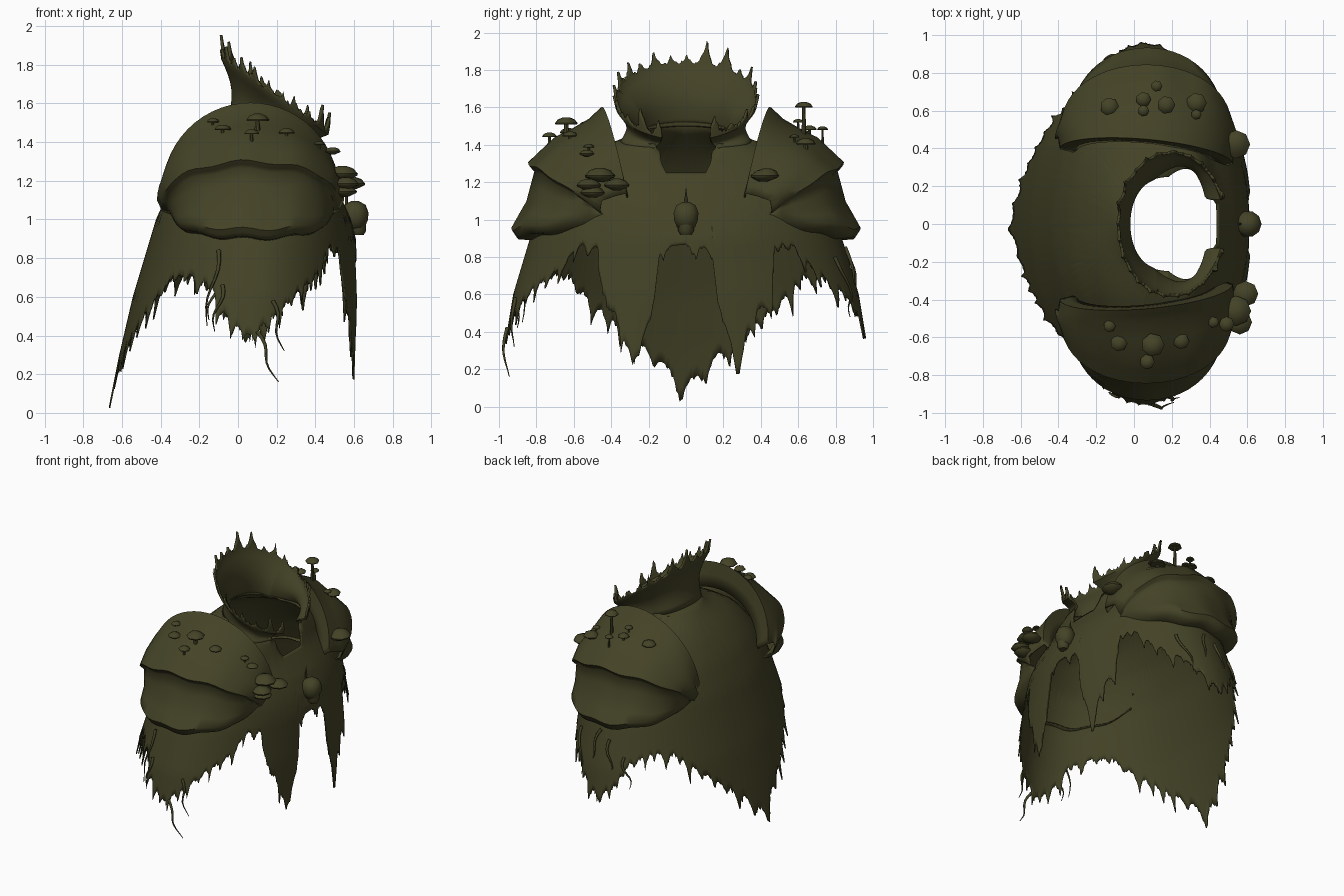
import bpy, bmesh, math, random
from math import sin, cos, pi, radians
from mathutils import Vector

if "Cube" in bpy.data.objects:
    bpy.data.objects.remove(bpy.data.objects["Cube"])

random.seed(11)
moss = bpy.data.materials.new("dark_moss")
moss.diffuse_color = (0.058, 0.056, 0.020, 1)
moss.use_nodes = True
moss.node_tree.nodes["Principled BSDF"].inputs["Base Color"].default_value = moss.diffuse_color


def finish(name, bm, thick=0.0, angle=40):
    bmesh.ops.recalc_face_normals(bm, faces=bm.faces)
    me = bpy.data.meshes.new(name)
    bm.to_mesh(me)
    bm.free()
    ob = bpy.data.objects.new(name, me)
    bpy.context.collection.objects.link(ob)
    me.materials.append(moss)
    if thick:
        m = ob.modifiers.new("thickness", 'SOLIDIFY')
        m.thickness, m.offset = thick, 0
    bpy.ops.object.select_all(action='DESELECT')
    ob.select_set(True)
    bpy.context.view_layer.objects.active = ob
    bpy.ops.object.shade_smooth_by_angle(angle=radians(angle))
    return ob


def grid(name, fn, nu, nv, closed=False, thick=0.0, angle=40):
    """Surface from fn(u, v), u and v in 0..1."""
    bm = bmesh.new()
    cols = [[bm.verts.new(fn(i / nu, j / nv)) for j in range(nv + 1)]
            for i in range(nu if closed else nu + 1)]
    for i in range(nu):
        a, b = cols[i], cols[(i + 1) % len(cols)]
        for j in range(nv):
            bm.faces.new((a[j], b[j], b[j + 1], a[j + 1]))
    return finish(name, bm, thick, angle)


def interp(tab, x):
    if x <= tab[0][0]:
        return tab[0][1]
    for (x0, y0), (x1, y1) in zip(tab, tab[1:]):
        if x <= x1:
            return y0 + (y1 - y0) * (x - x0) / (x1 - x0)
    return tab[-1][1]


def teeth(lo, hi, amp):
    """Random ragged teeth around the circle, in degrees."""
    tab, a = [(0, 0)], 0
    while a < 354:
        w = random.uniform(lo, hi)
        h = amp * (.35 + .9 * random.random() ** 2)
        m = a + w * random.uniform(.42, .58)
        tab += [(a + .22 * w, .15 * h), (m - .08 * w, .6 * h), (m, h), (m + .08 * w, .6 * h),
                (a + .8 * w, .15 * h), (a + w, random.uniform(0, .1) * amp)]
        a += w
    return tab


# cloak outline tables by height: front x, back x, half width, centre x
FRONT = [(0, .62), (.6, .62), (.9, .605), (1.0, .58), (1.1, .535), (1.25, .44), (1.42, .39)]
BACK = [(0, -.67), (.3, -.61), (.6, -.54), (1.0, -.42), (1.2, -.33), (1.35, -.22), (1.45, -.11), (1.52, -.03)]
HALF = [(0, .99), (.3, .97), (.6, .92), (.9, .83), (1.1, .74), (1.3, .58), (1.4, .42), (1.46, .25)]
MID = [(0, .04), (.9, .08), (1.5, .19)]
FULL = [(.9, 1), (1.25, .9), (1.38, .88), (1.46, 1)]  # squareness of the shoulders
# hem height by angle away from the open front
HEM = [(0, .87), (9.5, .86), (10.5, .6), (12, .48), (15, .34), (17, .24), (20, .42), (24, .52), (29, .62), (34, .87),
       (43, .88), (52, .74), (65, .64), (75, .54), (90, .42), (100, .5), (110, .67), (122, .73),
       (135, .72), (150, .54), (165, .36), (175, .22), (180, .13)]
big, small = teeth(4, 9, .13), teeth(1, 2.4, .035)


def fold(deg):
    return deg if deg <= 180 else 360 - deg


def neck_z(deg):
    d = fold(deg)
    z = 1.46 - .06 * cos(radians(deg))
    return interp([(0, 1.25), (8, 1.25), (14, 1.36), (21, z)], d) if d < 21 else z


def ring(deg, z):
    t, cx, e = radians(deg), interp(MID, z), interp(FULL, z)
    r = interp(FRONT, z) - cx if cos(t) > 0 else cx - interp(BACK, z)
    c = math.copysign(abs(cos(t)) ** e, cos(t))
    s = math.copysign(abs(sin(t)) ** e, sin(t))
    return Vector((cx + r * c, interp(HALF, z) * s, z))


def cloak(u, v):
    deg = u * 360
    top = neck_z(deg)
    low = max(0.0, interp(HEM, fold(deg)) - interp(big, deg) - interp(small, deg))
    return ring(deg, top + (low - top) * v)


grid("ragged_cloak", cloak, 720, 22, closed=True, thick=.008)

# flared collar with a thorny rim, open at the front
spikes, nicks = teeth(11, 20, .12), teeth(3, 6, .025)


def collar(u, v):
    deg = 20 + 320 * u
    t = radians(deg)
    a = ring(deg, neck_z(deg) - .02)
    b = Vector((.20 + .28 * cos(t), .375 * sin(t), 1.63 - .2 * cos(t)))
    f = min(1, v / .8)
    p = a.lerp(b, f) - Vector((cos(t), sin(t), 0)) * .04 * sin(pi * f)
    if v > .8:  # thorns grow up and slightly out from the rim
        h = (interp(spikes, deg) + interp(nicks, deg)) * (v - .8) / .2
        p += Vector((.15 * cos(t), .25 * sin(t), 1)) * h
    return p


grid("thorny_collar", collar, 360, 10, thick=.014)


# shoulder guards: inner wall, rim, dome, upper lip, waist, lower lip, underside
def guard(s):
    def fn(u, v):
        f = pi * u
        c, q = cos(f), max(0, sin(f))
        rim_y = .36 - .04 * c + .09 * q
        P = [Vector((.07 + .38 * c, rim_y - .02, 1.08 + .34 * q)),
             Vector((.065 + .455 * c, rim_y, 1.14 + .46 * q)),
             Vector((.065 + .465 * c, rim_y + .06, 1.125 + .415 * q)),
             Vector((.065 + .48 * c, .45 + .25 * q, 1.10 + .33 * q)),
             Vector((.065 + .455 * c, .46 + .38 * q ** .8, 1.045 + .255 * q ** .7)),
             Vector((.065 + .43 * c, .455 + .35 * q ** .8, 1.035 + .225 * q ** .7)),
             Vector((.07 + .42 * c, .44 + .41 * q ** .8, 1.03 + .06 * q)),
             Vector((.07 + .41 * c, .43 + .50 * q ** .75, 1.02 - .07 * q)),
             Vector((.07 + .395 * c, .42 + .48 * q ** .75, .995 - .09 * q)),
             Vector((.07 + .36 * c, .41 + .38 * q, .96 - .06 * q))]
        k = min(int(v * 9), 8)
        p = P[k].lerp(P[k + 1], v * 9 - k)
        if k > 2:
            p.z += .010 * sin(9 * f + s) * q
        return (p.x, s * p.y, p.z)
    return fn


for s, side in ((-1, "right"), (1, "left")):
    grid(side + "_shoulder_guard", guard(s), 28, 18, thick=.008, angle=60)


def lathe(name, profile, loc, n=7, lean=(0, 0)):
    """Turned shape; lean shifts it sideways with height."""
    bm = bmesh.new()
    rings = []
    for r, z in profile:
        rings.append([bm.verts.new((loc[0] + r * cos(2 * pi * k / n) + lean[0] * z,
                                    loc[1] + r * sin(2 * pi * k / n) + lean[1] * z, loc[2] + z)) for k in range(n)])
    for a, b in zip(rings, rings[1:]):
        for k in range(n):
            bm.faces.new((a[k], a[(k + 1) % n], b[(k + 1) % n], b[k]))
    bm.faces.new(rings[0])
    bm.faces.new(rings[-1])
    return finish(name, bm, 0, 50)


def dome_z(x, y):
    """Height of the shoulder dome under a point."""
    fn = guard(1 if y > 0 else -1)
    pts = [fn(i / 60, .17 + .28 * j / 40) for i in range(61) for j in range(41)]
    return min(pts, key=lambda p: (p[0] - x) ** 2 + (p[1] - y) ** 2)[2]


# stalked mushrooms: x, y, cap radius, height above the dome
for x, y, r, h in [(-.13, -.54, .033, .035), (-.08, -.63, .045, .04), (.10, -.64, .062, .08),
                   (.07, -.73, .04, .06), (.25, -.62, .043, .035), (.42, -.52, .03, .035),
                   (-.13, .62, .05, .045), (.05, .66, .04, .05), (.05, .60, .03, .05),
                   (.17, .63, .048, .17), (.12, .73, .03, .09), (.33, .64, .055, .05), (.33, .58, .027, .04)]:
    z = dome_z(x, y) + h
    lathe("mushroom", [(.28 * r, -h - .02), (.18 * r, -.6 * r), (.95 * r, -.62 * r), (r, -.5 * r),
                       (.75 * r, -.18 * r), (.3 * r, 0)], (x, y, z), 7)

# shelf fungi on the front edges of the shoulders
for x, y, z, r in [(.49, -.53, 1.35, .04), (.54, -.46, 1.23, .08), (.56, -.52, 1.18, .065),
                   (.59, -.37, 1.18, .068), (.55, -.50, 1.14, .065), (.54, .42, 1.23, .075)]:
    lathe("shelf_fungus", [(.3 * r, -.35 * r), (.95 * r, -.05 * r), (r, .08 * r),
                           (.7 * r, .42 * r), (.25 * r, .58 * r)], (x, y, z), 8, (0, .3 if y > 0 else 0))

# skull-like clasp with a thorn above it
lathe("clasp_head", [(.02, -.07), (.05, -.055), (.066, -.02), (.07, .02), (.055, .06), (.02, .08)], (.605, 0, 1.015), 10)
lathe("clasp_jaw", [(.03, -.03), (.042, -.01), (.042, .04)], (.62, 0, .95), 8)
lathe("clasp_thorn", [(.008, 0), (.009, .04), (.001, .10)], (.56, 0, 1.07), 5)


# hanging roots
def root(points, r=.011):
    cu = bpy.data.curves.new("hanging_root", 'CURVE')
    cu.dimensions = '3D'
    cu.bevel_depth, cu.bevel_resolution = r, 1
    sp = cu.splines.new('POLY')
    sp.points.add(len(points) - 1)
    for k, (p, c) in enumerate(zip(sp.points, points)):
        p.co = (*c, 1)
        p.radius = 1 - .8 * k / (len(points) - 1)
    cu.materials.append(moss)
    bpy.context.collection.objects.link(bpy.data.objects.new("hanging_root", cu))


# start x, start z, end x, end z, side
for x0, z0, x1, z1, s in [(-.10, .84, -.17, .45, -1), (-.08, .66, -.13, .42, -1), (.10, .42, .20, .16, -1),
                          (.18, .58, .23, .32, -1), (.3, .8, .22, .5, 1),
                          (.1, .85, .16, .58, 1), (-.1, .7, -.16, .48, 1), (.02, .8, -.03, .55, 1)]:
    pts = []
    for k in range(9):
        f = k / 8
        x, z = x0 + (x1 - x0) * f + .015 * sin(7 * f), z0 + (z1 - z0) * f
        w = interp(HALF, z) * math.sqrt(max(0, 1 - ((x - .06) / .6) ** 2))
        pts.append((x, s * (w + .008 + .012 * sin(5 * f)), z))
    root(pts)
